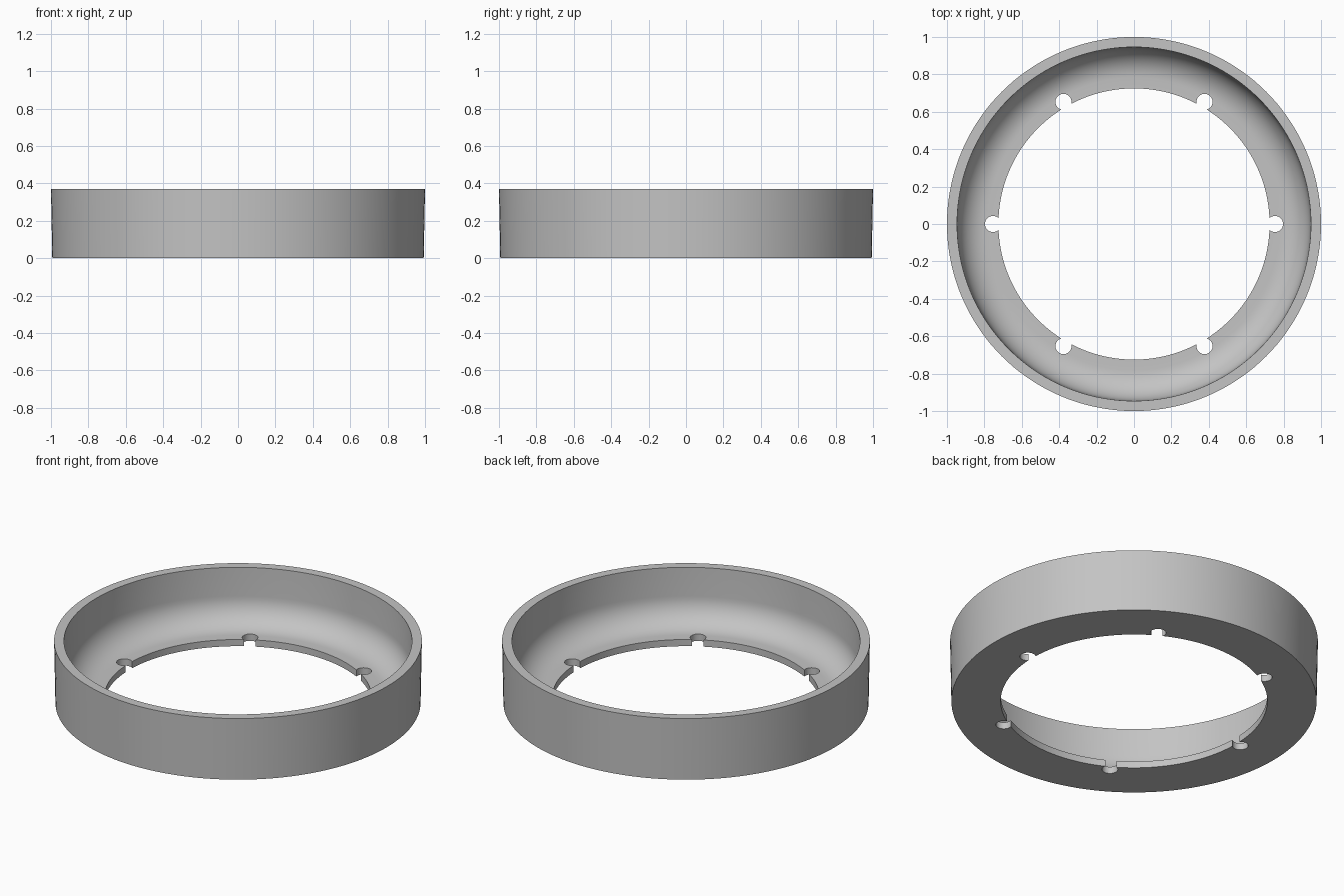
import bpy, bmesh, math
from mathutils import Matrix

SEGMENTS = 144
HEIGHT, FLOOR = 0.37, 0.04
OPENING, WALL, FILLET = 0.725, 0.942, 0.16

if "Cube" in bpy.data.objects:
    bpy.data.objects.remove(bpy.data.objects["Cube"])

grey = bpy.data.materials.new("plain grey")
grey.use_nodes = True
colour = (0.55, 0.55, 0.55, 1)
grey.diffuse_color = colour
grey.node_tree.nodes["Principled BSDF"].inputs["Base Color"].default_value = colour


def make_object(name, bm):
    bmesh.ops.recalc_face_normals(bm, faces=bm.faces)
    mesh = bpy.data.meshes.new(name)
    bm.to_mesh(mesh)
    bm.free()
    mesh.materials.append(grey)
    obj = bpy.data.objects.new(name, mesh)
    bpy.context.collection.objects.link(obj)
    return obj


# Cross-section: drafted outer wall, rim, inner wall, rounded corner, floor lip
profile = [(OPENING, 0), (0.993, 0), (1, HEIGHT), (0.946, HEIGHT)]
for i in range(13):
    a = i / 12 * math.pi / 2
    profile.append((WALL - FILLET + FILLET * math.cos(a),
                    FLOOR + FILLET - FILLET * math.sin(a)))
profile.append((OPENING, FLOOR))

# Revolve the cross-section into the ring
bm = bmesh.new()
points = [bm.verts.new((r, 0, z)) for r, z in profile]
edges = [bm.edges.new((points[i - 1], points[i])) for i in range(len(points))]
bmesh.ops.spin(bm, geom=points + edges, cent=(0, 0, 0), axis=(0, 0, 1),
               angle=math.tau, steps=SEGMENTS, use_merge=True)
bmesh.ops.remove_doubles(bm, verts=bm.verts, dist=0.0001)
ring = make_object("flanged_ring", bm)

# Six round notches cut through the floor lip
bm = bmesh.new()
for i in range(6):
    place = Matrix.Rotation(i * math.tau / 6, 4, "Z") @ Matrix.Translation((0.754, 0, 0.03))
    bmesh.ops.create_cone(bm, cap_ends=True, segments=32, radius1=0.043,
                          radius2=0.043, depth=0.2, matrix=place)
cutter = make_object("notch_cutter", bm)
cutter.hide_render = True

notches = ring.modifiers.new("notches", "BOOLEAN")
notches.operation = "DIFFERENCE"
notches.solver = "EXACT"
notches.object = cutter

bpy.ops.object.select_all(action="DESELECT")
ring.select_set(True)
bpy.context.view_layer.objects.active = ring
bpy.ops.object.modifier_apply(modifier="notches")
bpy.data.objects.remove(cutter)
bpy.ops.object.shade_smooth_by_angle(angle=math.radians(30))
